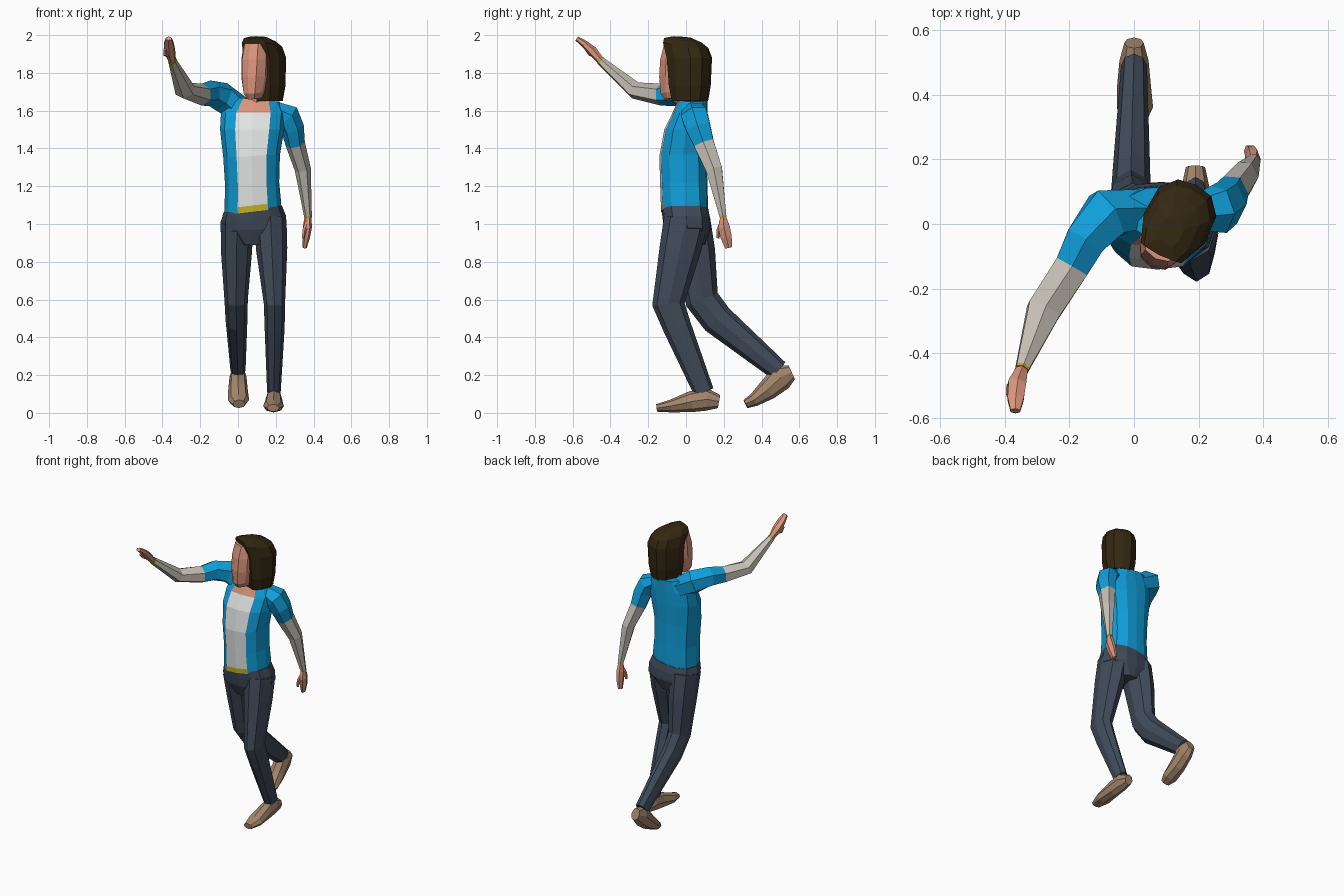
import bpy, bmesh, math
from mathutils import Vector


def material(name, rgb):
    m = bpy.data.materials.new(name)
    m.diffuse_color = (*rgb, 1)
    return m


JACKET, SHIRT, SLEEVE, TROUSER, SKIN, HAIR, SHOE, YELLOW = range(8)
MATS = [
    material("blue jacket", (0.005, 0.345, 0.70)),
    material("white shirt", (0.75, 0.77, 0.77)),
    material("pale sleeve", (0.56, 0.52, 0.46)),
    material("dark trousers", (0.052, 0.070, 0.102)),
    material("skin", (0.70, 0.30, 0.20)),
    material("dark brown hair", (0.034, 0.020, 0.006)),
    material("tan shoe", (0.36, 0.235, 0.145)),
    material("yellow trim", (0.56, 0.43, 0.02)),
]


def loft(name, rings, rule, cap):
    """Skin a list of point rings; rule(band, side) gives the colour."""
    bm = bmesh.new()
    vs = [[bm.verts.new(p) for p in r] for r in rings]
    n = len(vs[0])
    for i in range(len(vs) - 1):
        for j in range(n):
            k = (j + 1) % n
            f = bm.faces.new((vs[i][j], vs[i][k], vs[i + 1][k], vs[i + 1][j]))
            f.material_index = rule(i, j)
    for ring, c in ((vs[0][::-1], cap[0]), (vs[-1], cap[1])):
        bm.faces.new(ring).material_index = c
    bmesh.ops.recalc_face_normals(bm, faces=bm.faces)
    me = bpy.data.meshes.new(name)
    bm.to_mesh(me)
    bm.free()
    for m in MATS:
        me.materials.append(m)
    ob = bpy.data.objects.new(name, me)
    bpy.context.collection.objects.link(ob)
    return ob


def tube(name, path, mats, sides=6, ref=(1, 0, 0)):
    """Limb along path points (x, y, z, half width along ref, half depth)."""
    pts = [Vector(p[:3]) for p in path]
    dirs = [(b - a).normalized() for a, b in zip(pts, pts[1:])]
    rings = []
    for i, p in enumerate(path):
        t = (dirs[max(i - 1, 0)] + dirs[min(i, len(dirs) - 1)]).normalized()
        u = Vector(ref)
        u = (u - t * u.dot(t)).normalized()
        v = t.cross(u)
        rings.append([pts[i] + u * p[3] * math.cos(a) + v * p[4] * math.sin(a)
                      for a in (2 * math.pi * k / sides for k in range(sides))])
    if isinstance(mats, int):
        mats = [mats] * len(dirs)
    return loft(name, rings, lambda i, j: mats[i], (mats[0], mats[-1]))


def mirrored(half):
    return half + [(-x, y) for x, y in half[-2:0:-1]]


# Torso: jacket open over a shirt, with belt and bare upper chest
BODY = mirrored([(0, -1), (0.53, -0.92), (0.86, -0.58), (1, 0), (0.85, 0.65), (0.45, 0.95), (0, 1)])


def body_rings(rows):
    return [[Vector((cx + rx * u, cy + ry * v, z + tilt * rx * u)) for u, v in BODY]
            for cx, cy, z, rx, ry, tilt in rows]


torso = [(0.078, -0.008, 1.065, 0.152, 0.124, 0.12), (0.078, -0.008, 1.098, 0.150, 0.125, 0.12),
         (0.075, -0.012, 1.21, 0.143, 0.125, 0.08), (0.072, -0.015, 1.36, 0.150, 0.126, 0.05),
         (0.075, 0.0, 1.50, 0.170, 0.115, 0), (0.082, 0.022, 1.59, 0.172, 0.093, 0),
         (0.095, 0.038, 1.66, 0.125, 0.077, -0.1)]
FRONT = [YELLOW, SHIRT, SHIRT, SHIRT, SHIRT, SKIN]
loft("torso", body_rings(torso), lambda i, j: FRONT[i] if j in (0, 11) else JACKET, (JACKET, JACKET))

# Trousers: hips and two striding legs
hips = [(0.085, 0.01, 0.89, 0.08, 0.09, 0), (0.084, 0.008, 0.97, 0.172, 0.122, 0.05),
        (0.082, 0.002, 1.03, 0.172, 0.126, 0.08), (0.078, -0.006, 1.078, 0.155, 0.124, 0.12)]
loft("hips", body_rings(hips), lambda i, j: TROUSER, (TROUSER, TROUSER))
tube("left_leg", [(0.172, 0.0, 1.02, 0.085, 0.118), (0.178, -0.03, 0.87, 0.083, 0.11),
                  (0.193, -0.093, 0.575, 0.056, 0.086), (0.194, -0.045, 0.45, 0.053, 0.075),
                  (0.19, 0.095, 0.11, 0.036, 0.054)], TROUSER, 8)
tube("right_leg", [(-0.005, 0.012, 1.01, 0.087, 0.118), (-0.008, 0.045, 0.85, 0.082, 0.11),
                   (-0.01, 0.085, 0.60, 0.062, 0.09), (-0.008, 0.165, 0.495, 0.058, 0.086),
                   (0.0, 0.49, 0.225, 0.04, 0.056)], TROUSER, 8)

# Shoes: left flat on the ground, right pushing off its toe
tube("left_shoe", [(0.19, 0.175, 0.06, 0.03, 0.035), (0.19, 0.11, 0.072, 0.044, 0.06),
                   (0.19, 0.03, 0.06, 0.046, 0.056), (0.188, -0.08, 0.036, 0.055, 0.034),
                   (0.186, -0.155, 0.026, 0.033, 0.02)], SHOE, 8)
tube("right_shoe", [(0.0, 0.56, 0.215, 0.03, 0.04), (0.0, 0.505, 0.19, 0.045, 0.07),
                    (0.0, 0.43, 0.12, 0.052, 0.055), (0.003, 0.36, 0.068, 0.056, 0.035),
                    (0.005, 0.315, 0.047, 0.033, 0.024)], SHOE, 8)

# Arms: jacket sleeve, pale lower sleeve, yellow cuff
ARM = [JACKET, JACKET, JACKET, SLEEVE, SLEEVE, YELLOW]
tube("right_arm", [(0.02, 0.045, 1.60, 0.07, 0.07), (-0.085, 0.03, 1.672, 0.08, 0.088),
                   (-0.15, -0.05, 1.692, 0.068, 0.072), (-0.192, -0.132, 1.685, 0.058, 0.062),
                   (-0.28, -0.268, 1.707, 0.046, 0.06), (-0.345, -0.445, 1.858, 0.024, 0.024),
                   (-0.348, -0.453, 1.866, 0.024, 0.024)], ARM, 6, (0, 0, 1))
tube("left_arm", [(0.2, 0.035, 1.605, 0.045, 0.06), (0.262, 0.045, 1.575, 0.066, 0.08),
                  (0.288, 0.065, 1.51, 0.062, 0.075), (0.303, 0.095, 1.425, 0.052, 0.062),
                  (0.343, 0.148, 1.29, 0.043, 0.05), (0.37, 0.195, 1.045, 0.021, 0.021),
                  (0.37, 0.197, 1.035, 0.021, 0.021)], ARM, 6)

# Hands and thumbs
tube("right_hand", [(-0.347, -0.45, 1.863, 0.02, 0.02), (-0.362, -0.495, 1.915, 0.026, 0.032),
                    (-0.366, -0.54, 1.955, 0.019, 0.029), (-0.367, -0.578, 1.982, 0.013, 0.017)],
     SKIN, 6, (0, 0, 1))
tube("right_thumb", [(-0.355, -0.475, 1.89, 0.013, 0.013), (-0.385, -0.505, 1.90, 0.013, 0.013),
                     (-0.388, -0.53, 1.925, 0.008, 0.008)], SKIN, 5, (0, 0, 1))
tube("left_hand", [(0.37, 0.197, 1.037, 0.018, 0.018), (0.368, 0.2, 0.985, 0.024, 0.036),
                   (0.362, 0.213, 0.93, 0.019, 0.034), (0.352, 0.225, 0.875, 0.012, 0.021)], SKIN)
tube("left_thumb", [(0.365, 0.19, 1.01, 0.012, 0.013), (0.35, 0.172, 0.965, 0.011, 0.012),
                    (0.345, 0.17, 0.925, 0.008, 0.008)], SKIN, 5)

# Neck
tube("neck", [(0.09, 0.02, 1.585, 0.075, 0.075), (0.097, 0.01, 1.655, 0.055, 0.058),
              (0.11, -0.01, 1.75, 0.05, 0.055)], SKIN, 8)

# Head turned toward its right: rows hold forward centre, height, half width, half depth, tilt
FORWARD, SIDE = Vector((-0.45, -0.893, 0)), Vector((0.893, -0.45, 0))


def head_rings(rows, profile):
    origin = Vector((0.12, 0, 0))
    return [[origin + SIDE * (s0 + w * s) + FORWARD * (f + d * q) + Vector((0, 0, z + tilt * q))
             for s, q in profile] for s0, f, z, w, d, tilt in rows]


FACE = mirrored([(0, 1), (0.6, 0.86), (1, 0.3), (0.9, -0.6), (0, -1)])
loft("face", head_rings([(0.0, 0.075, 1.665, 0.036, 0.05, -0.005), (0, 0.07, 1.70, 0.055, 0.075, -0.01),
                         (0, 0.06, 1.78, 0.071, 0.09, 0), (0, 0.055, 1.87, 0.074, 0.088, 0),
                         (0, 0.045, 1.955, 0.066, 0.075, 0)], FACE), lambda i, j: SKIN, (SKIN, SKIN))

# Hair: long bob behind the face with a slight fringe on top
BOB = mirrored([(0, 1), (0.75, 0.95), (1, 0.4), (0.95, -0.45), (0.55, -0.9), (0, -1)])
loft("hair", head_rings([(0.01, -0.035, 1.65, 0.088, 0.085, 0), (0.01, -0.035, 1.73, 0.102, 0.098, 0),
                         (0.01, -0.033, 1.88, 0.105, 0.108, 0), (0.008, -0.01, 1.945, 0.094, 0.112, 0.015),
                         (0.005, 0.01, 1.972, 0.072, 0.095, 0.013), (0.005, 0.02, 1.99, 0.035, 0.045, 0.004)],
                        BOB), lambda i, j: HAIR, (HAIR, HAIR))
